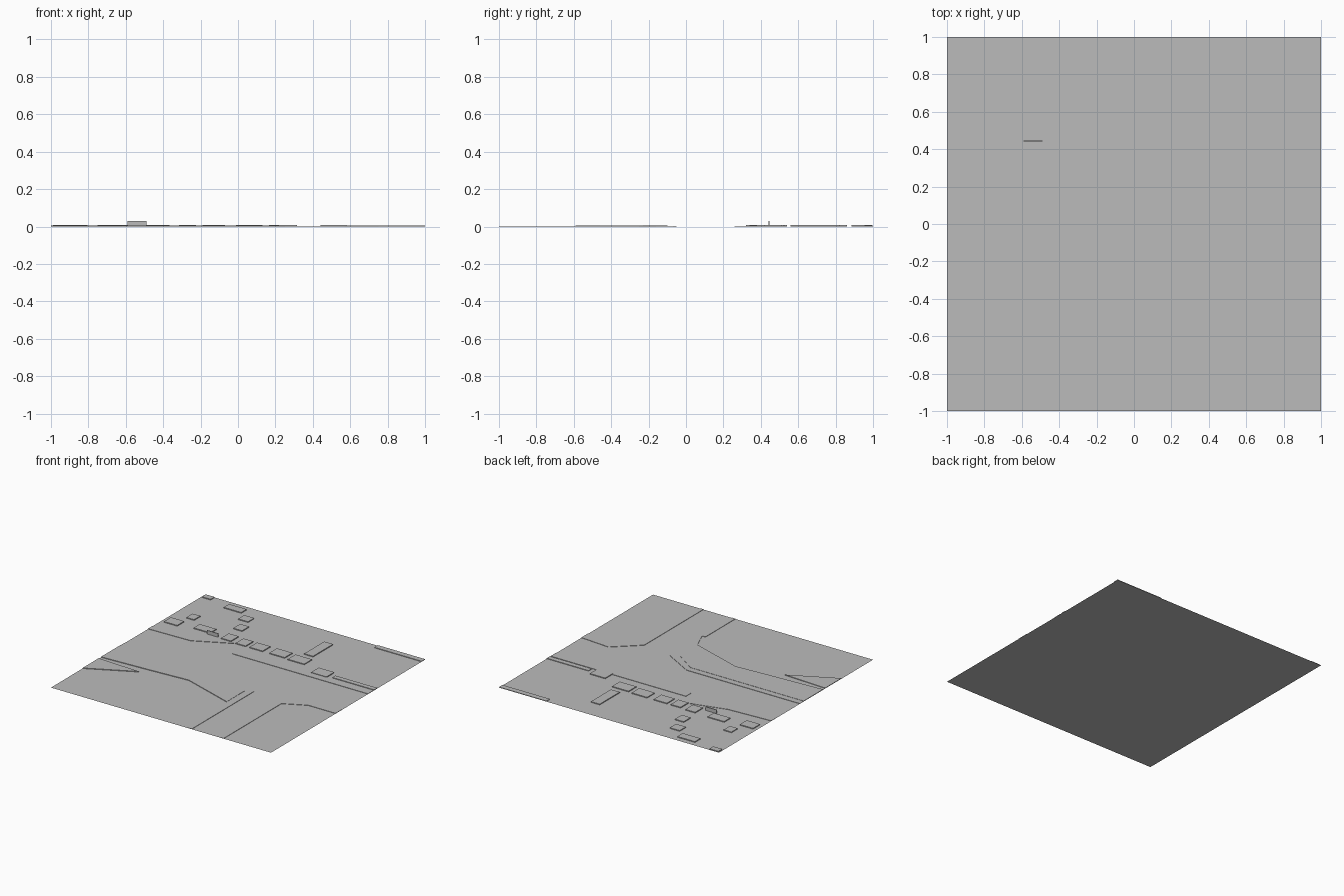
import bpy
import bmesh

cube = bpy.data.objects.get("Cube")
if cube:
    bpy.data.objects.remove(cube, do_unlink=True)

grey = bpy.data.materials.new("plain_grey")
grey.use_nodes = True
grey.diffuse_color = (0.5, 0.5, 0.5, 1)
grey.node_tree.nodes["Principled BSDF"].inputs["Base Color"].default_value = (0.5, 0.5, 0.5, 1)

CURB, PAVING, HOUSE = 0.003, 0.005, 0.007


def raised(name, outline, height):
    """Flat-topped prism standing on the ground, open underneath."""
    bm = bmesh.new()
    top = bm.faces.new([bm.verts.new((x, y, height)) for x, y in outline])
    bm.normal_update()
    if top.normal.z < 0:
        top.normal_flip()
    if height:
        edges = bmesh.ops.extrude_edge_only(bm, edges=list(top.edges))
        for v in edges["geom"]:
            if isinstance(v, bmesh.types.BMVert):
                v.co.z = 0
        bmesh.ops.recalc_face_normals(bm, faces=bm.faces)
        bm.normal_update()
        if top.normal.z < 0:
            bmesh.ops.reverse_faces(bm, faces=bm.faces)
    mesh = bpy.data.meshes.new(name)
    bm.to_mesh(mesh)
    bm.free()
    mesh.materials.append(grey)
    ob = bpy.data.objects.new(name, mesh)
    bpy.context.collection.objects.link(ob)
    return ob


def rect(x0, x1, y0, y1):
    return [(x0, y0), (x1, y0), (x1, y1), (x0, y1)]


def block(name, cx, cy, w, d, height=HOUSE):
    return raised(name, rect(cx - w / 2, cx + w / 2, cy - d / 2, cy + d / 2), height)


# Ground sheet
raised("ground", rect(-1, 1, -1, 1), 0)

# South-west corner: curb beside the road, then paving
raised("southwest_curb", [(-1, -.35), (-.57, -.33), (-.23, -.31), (.22, -.46), (.28, -.61),
                          (.28, -.19), (.03, -.05), (-1, -.05)], CURB)
raised("southwest_paving", [(-1, -.35), (-.57, -.33), (-.23, -.31), (.22, -.46),
                            (.22, -.23), (.03, -.10), (-1, -.10)], PAVING)
raised("southwest_lawn", [(-1, -.59), (-.62, -.40), (-1, -.38)], PAVING)
raised("south_curb", rect(.25, .28, -1, -.61), CURB)

# South-east corner
raised("southeast_curb", [(.54, -1), (.57, -1), (.57, -.25), (.75, -.16), (1, -.16),
                          (1, -.07), (.74, -.05), (.54, -.23)], CURB)

# Northern pavement along the road, with a bend on the west side
raised("northwest_paving", [(-1, .26), (-.62, .27), (-.32, .42), (-.62, .34), (-1, .32)], CURB)
raised("north_paving", rect(-.23, 1, .26, .33), CURB)
raised("northeast_paving", rect(.62, 1, .34, .38), PAVING)
raised("back_strip", rect(.57, 1, .955, 1), PAVING)

# Houses: centre x, centre y, width, depth
houses = [(.24, .46, .15, .10), (.06, .47, .14, .10), (-.13, .47, .12, .10),
          (-.27, .47, .09, .10), (-.41, .48, .09, .10), (-.65, .50, .15, .08),
          (-.91, .47, .12, .09), (-.44, .67, .08, .09), (-.50, .82, .09, .08),
          (-.67, .92, .16, .07), (.51, .37, .14, .10), (.25, .69, .08, .26),
          (-.84, .62, .07, .08), (-.95, .97, .08, .05)]
for i, spec in enumerate(houses):
    block(f"house_{i + 1}", *spec)

# Thin upright board
block("upright_board", -.54, .443, .10, .006, .03)
